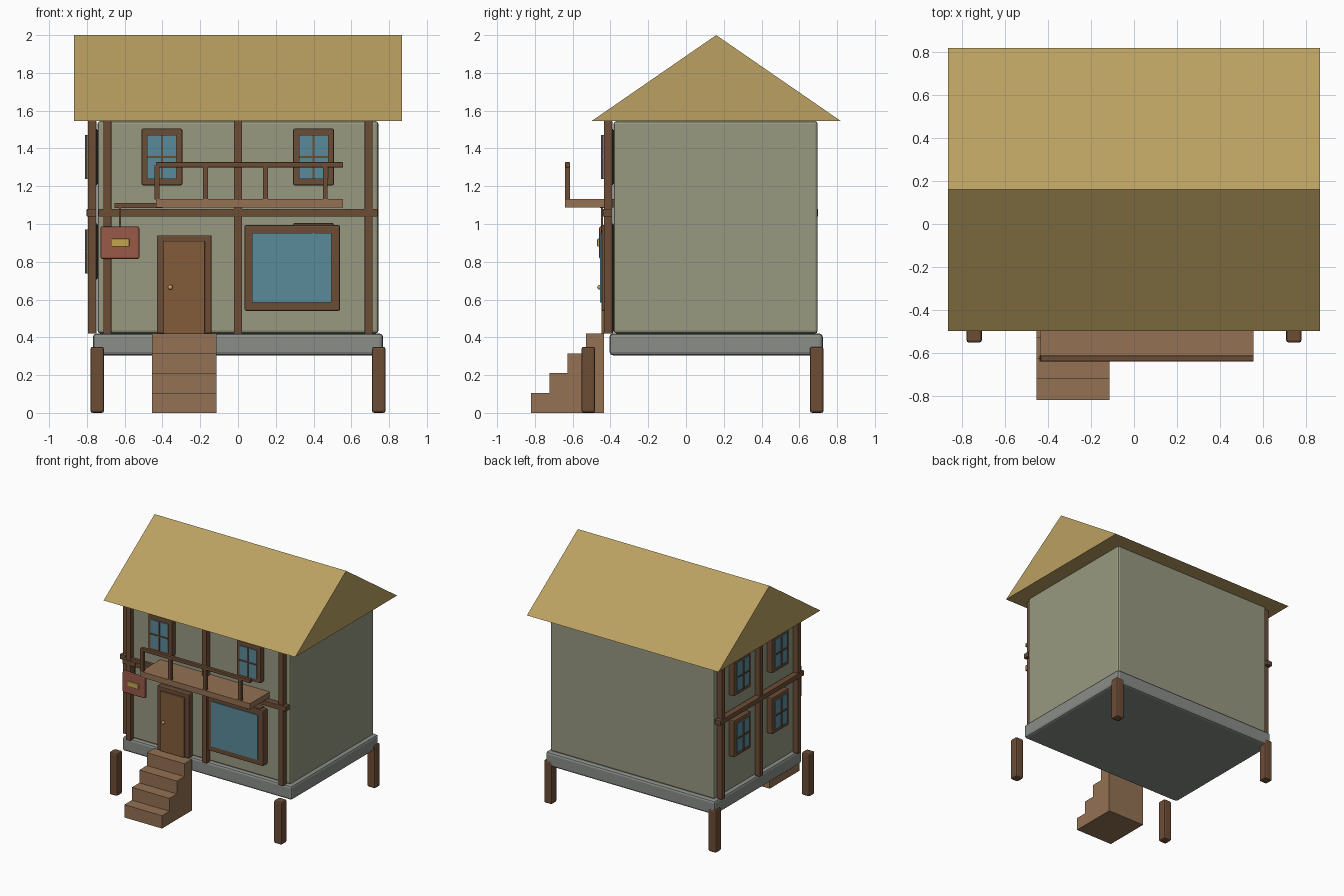
import bpy, bmesh

if "Cube" in bpy.data.objects:
    bpy.data.objects.remove(bpy.data.objects["Cube"])

def mat(name, r, g, b):
    m = bpy.data.materials.new(name)
    m.diffuse_color = tuple((c / 255) ** 2.2 for c in (r, g, b)) + (1,)
    m.use_nodes = True
    m.node_tree.nodes["Principled BSDF"].inputs["Base Color"].default_value = m.diffuse_color
    return m

WALL = mat("plaster", 150, 152, 128)
STONE = mat("stone", 136, 140, 134)
TIMBER = mat("timber", 108, 78, 57)
PLANK = mat("plank", 146, 113, 84)
DOOR = mat("door_wood", 130, 93, 60)
GLASS = mat("glass", 90, 138, 152)
THATCH = mat("thatch", 186, 160, 98)
SIGN = mat("sign_red", 152, 90, 74)
BRASS = mat("brass", 196, 164, 80)

def finish(bm, name, m, bevel=0):
    me = bpy.data.meshes.new(name)
    bmesh.ops.recalc_face_normals(bm, faces=bm.faces)
    bm.to_mesh(me)
    bm.free()
    ob = bpy.data.objects.new(name, me)
    bpy.context.collection.objects.link(ob)
    me.materials.append(m)
    if bevel:
        mod = ob.modifiers.new("bevel", 'BEVEL')
        mod.width, mod.segments = bevel, 2
    return ob

def box(name, x, y, z, m, bevel=0):
    """Box from (min, max) ranges."""
    bm = bmesh.new()
    bmesh.ops.create_cube(bm, size=1)
    for v in bm.verts:
        v.co = [r[0] if c < 0 else r[1] for c, r in zip(v.co, (x, y, z))]
    return finish(bm, name, m, bevel)

def on_wall(side, name, u, d, z, m, bevel=0):
    """Box on the front or left wall; d is the distance range out of the wall."""
    if side == "front":
        return box(name, u, (-0.385 - d[1], -0.385 - d[0]), z, m, bevel)
    return box(name, (-0.745 - d[1], -0.745 - d[0]), u, z, m, bevel)

def around(c, half):
    return (c - half, c + half)

def window(side, u, z):
    on_wall(side, side + "_window_frame", around(u, 0.108), (0.0, 0.05), around(z, 0.15), TIMBER, 0.008)
    on_wall(side, side + "_window_glass", around(u, 0.078), (0.02, 0.058), around(z, 0.117), GLASS)
    on_wall(side, side + "_window_upright", around(u, 0.005), (0.03, 0.065), around(z, 0.117), TIMBER)
    on_wall(side, side + "_window_crossbar", around(u, 0.078), (0.03, 0.065), around(z, 0.005), TIMBER)

# House body and foundation
box("walls", (-0.743, 0.743), (-0.383, 0.697), (0.42, 1.545), WALL, 0.015)
box("foundation", (-0.768, 0.768), (-0.405, 0.724), (0.305, 0.42), STONE, 0.018)

# Gable roof
bm = bmesh.new()
end = bm.faces.new([bm.verts.new((-0.868, y, z)) for y, z in
                    ((-0.5, 1.545), (0.82, 1.545), (0.16, 2.0))])
new = bmesh.ops.extrude_face_region(bm, geom=[end])["geom"]
bmesh.ops.translate(bm, vec=(1.736, 0, 0),
                    verts=[v for v in new if isinstance(v, bmesh.types.BMVert)])
if not end.is_valid or len(bm.faces) < 5:
    bmesh.ops.holes_fill(bm, edges=bm.edges)
finish(bm, "roof", THATCH)

# Corner stilts
for x in (-0.745, 0.745):
    for y in (-0.517, 0.692):
        box("stilt", around(x, 0.036), around(y, 0.036), (0, 0.35), TIMBER, 0.012)

# Front steps
for i in range(4):
    y = -0.82 + 0.0965 * i
    box("step", (-0.455, -0.115), (y, y + 0.0965), (0, 0.105 * (i + 1)), PLANK)

# Timber framing on the front and left walls
for side, posts, span in (("front", (-0.692, 0, 0.692), (-0.74, 0.74)),
                          ("left", (-0.335, 0.157, 0.648), (-0.385, 0.70))):
    for u in posts:
        on_wall(side, side + "_timber", around(u, 0.021), (0.005, 0.05), (0.42, 1.545), TIMBER, 0.003)
    on_wall(side, side + "_beam", span, (0.005, 0.056), (1.04, 1.08), TIMBER, 0.003)

# Small windows
for u, z in ((-0.403, 1.355), (0.4, 1.355), (0.4, 0.855)):
    window("front", u, z)
for u in (-0.09, 0.403):
    for z in (0.855, 1.355):
        window("left", u, z)

# Large front window
on_wall("front", "large_window_frame", (0.035, 0.54), (0.0, 0.062), (0.54, 0.995), TIMBER, 0.008)
on_wall("front", "large_window_glass", (0.075, 0.495), (0.02, 0.07), (0.585, 0.952), GLASS)

# Door
on_wall("front", "door_frame", (-0.43, -0.14), (0.0, 0.05), (0.42, 0.94), TIMBER, 0.006)
on_wall("front", "door", (-0.395, -0.175), (0.01, 0.063), (0.42, 0.91), DOOR, 0.004)
bm = bmesh.new()
bmesh.ops.create_uvsphere(bm, u_segments=12, v_segments=8, radius=0.013)
bmesh.ops.translate(bm, verts=bm.verts, vec=(-0.358, -0.457, 0.665))
knob = finish(bm, "door_knob", BRASS)
knob.data.shade_smooth()

# Balcony with railing
box("balcony_floor", (-0.435, 0.557), (-0.64, -0.385), (1.087, 1.133), PLANK)
box("balcony_rail", (-0.435, 0.557), (-0.64, -0.614), (1.3, 1.327), TIMBER, 0.003)
for x in (-0.428, -0.172, 0.145, 0.462):
    box("balcony_post", around(x, 0.013), (-0.64, -0.614), (1.13, 1.31), TIMBER)

# Hanging sign with a plain plaque
box("sign_bracket", (-0.655, -0.4), (-0.455, -0.43), (1.085, 1.112), TIMBER)
box("sign_hanger", around(-0.625, 0.005), (-0.449, -0.439), (0.98, 1.09), TIMBER)
box("sign_board", (-0.728, -0.522), (-0.46, -0.43), (0.815, 0.988), SIGN, 0.01)
box("sign_plaque", (-0.673, -0.575), (-0.47, -0.455), (0.88, 0.922), BRASS, 0.004)
